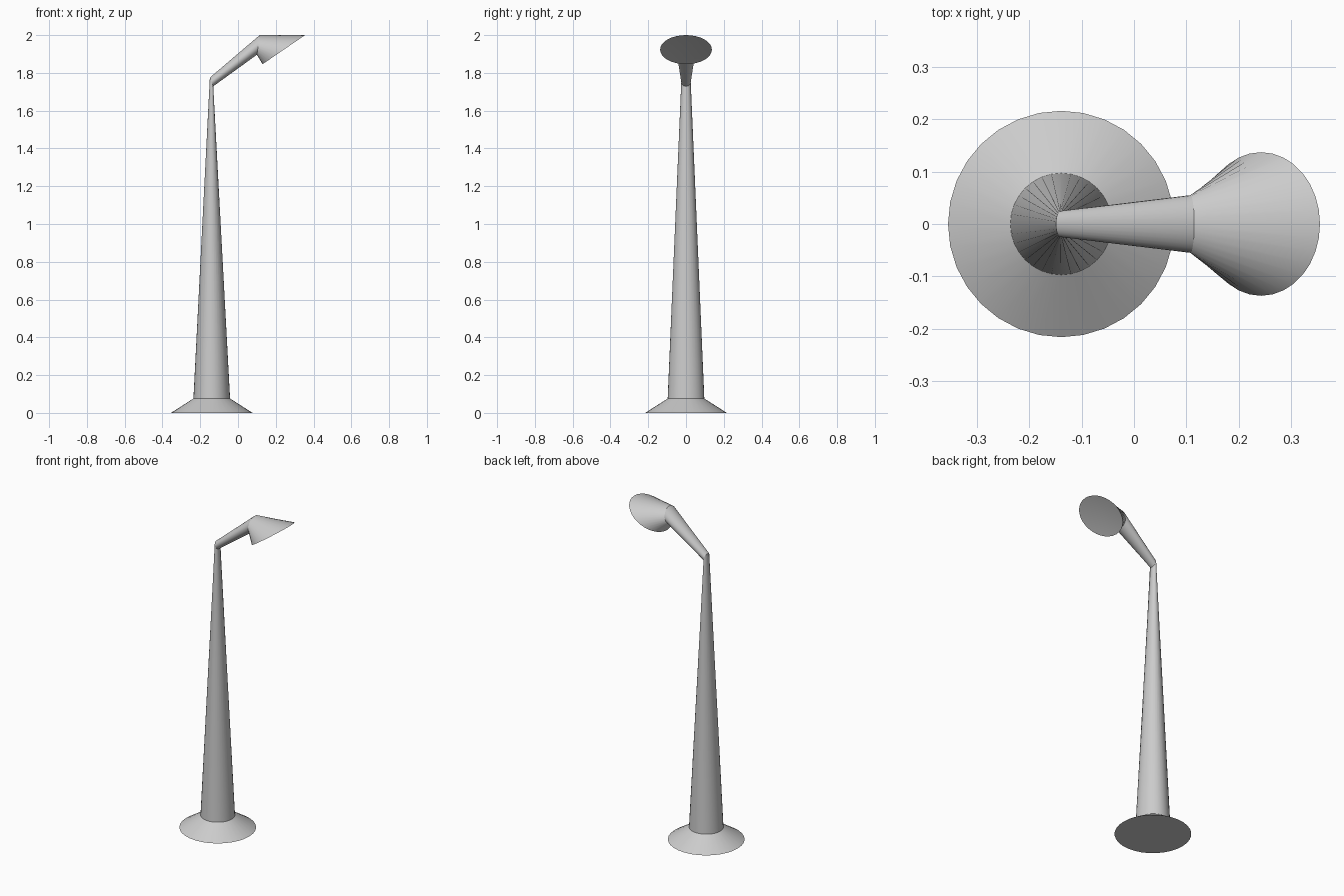
import bpy, bmesh, math
from mathutils import Vector

if "Cube" in bpy.data.objects:
    bpy.data.objects.remove(bpy.data.objects["Cube"])

SIDES = 32

# Each ring: the two extreme points in the xz plane (left/top, right/bottom) and its half width in y
FOOT = ((-0.355, 0.0), (0.077, 0.0), 0.216)
COLLAR = ((-0.236, 0.076), (-0.042, 0.076), 0.097)
ELBOW = ((-0.149, 1.775), (-0.131, 1.729), 0.025)
NECK = ((0.115, 2.0), (0.100, 1.896), 0.055)
RIM = ((0.355, 2.0), (0.130, 1.846), 0.137)


def add_ring(bm, ring):
    (ax, az), (bx, bz), ry = ring
    a, b = Vector((ax, 0, az)), Vector((bx, 0, bz))
    mid, u, v = (a + b) / 2, (b - a) / 2, Vector((0, ry, 0))
    angles = [2 * math.pi * i / SIDES for i in range(SIDES)]
    return [bm.verts.new(mid + u * math.cos(t) + v * math.sin(t)) for t in angles]


def loft(name, start, end, cap_start=False, apex=None):
    bm = bmesh.new()
    r0, r1 = add_ring(bm, start), add_ring(bm, end)
    for i in range(SIDES):
        j = (i + 1) % SIDES
        bm.faces.new((r0[i], r0[j], r1[j], r1[i]))
    if cap_start:
        bm.faces.new(r0[::-1])
    if apex:
        tip = bm.verts.new(apex)
        for i in range(SIDES):
            bm.faces.new((r1[i], r1[(i + 1) % SIDES], tip))
    mesh = bpy.data.meshes.new(name)
    bm.to_mesh(mesh)
    bm.free()
    obj = bpy.data.objects.new(name, mesh)
    bpy.context.collection.objects.link(obj)
    bpy.ops.object.select_all(action='DESELECT')
    obj.select_set(True)
    bpy.context.view_layer.objects.active = obj
    bpy.ops.object.shade_smooth_by_angle(angle=math.radians(30))
    return obj


# Flared foot, tapered pole, widening arm
loft("base", FOOT, COLLAR, cap_start=True)
loft("pole", COLLAR, ELBOW)
loft("arm", ELBOW, NECK)
# Lamp shade with a shallow recessed underside
loft("lamp_head", NECK, RIM, apex=(0.228, 0, 1.928))
